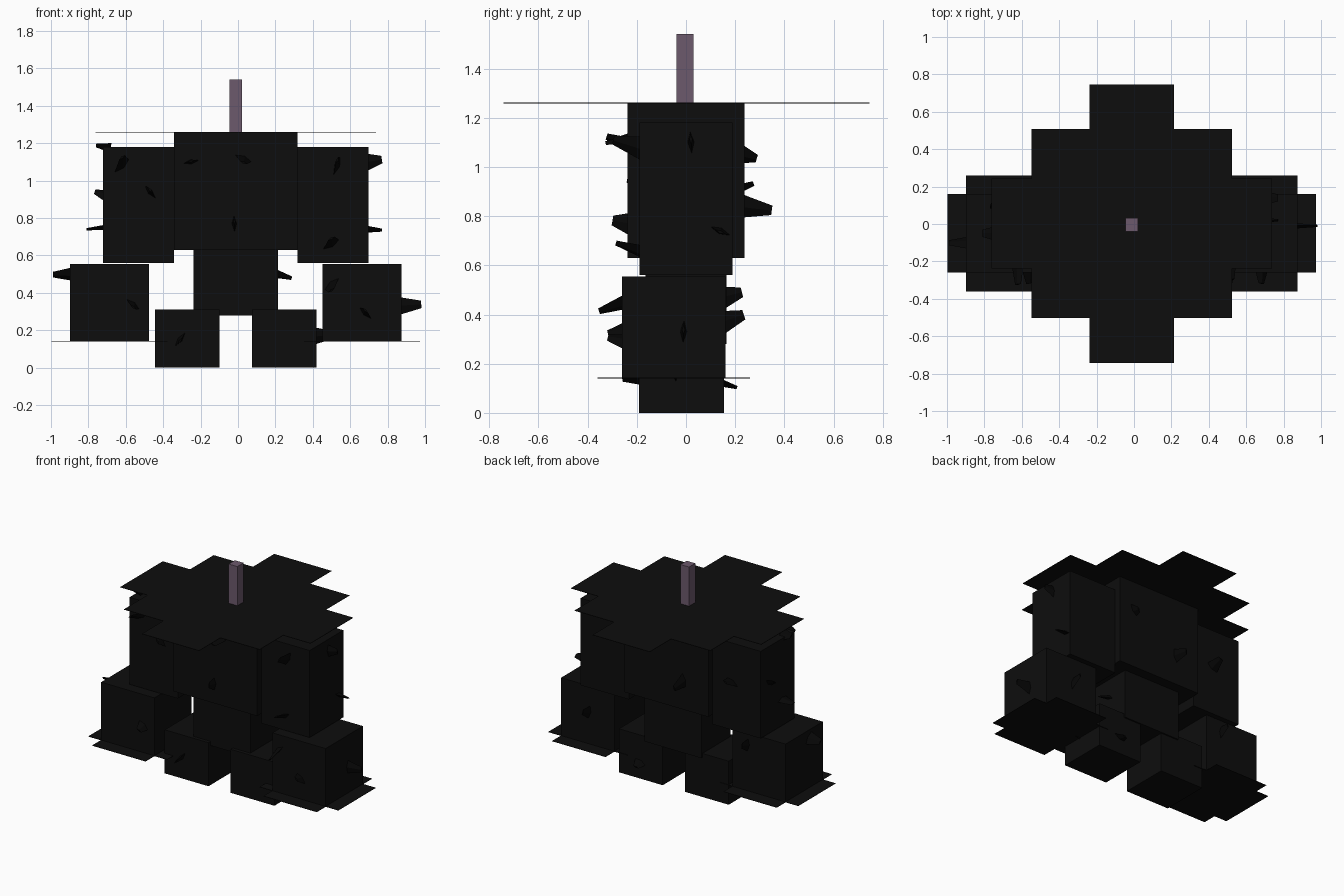
import bpy, bmesh, random
from mathutils import Vector, Matrix

random.seed(4)
MIDDLE = -0.012  # symmetry plane of the figure

starter = bpy.data.objects.get("Cube")
if starter:
    bpy.data.objects.remove(starter, do_unlink=True)


def make_material(name, rgb):
    mat = bpy.data.materials.new(name)
    mat.use_nodes = True
    colour = (*rgb, 1)
    mat.diffuse_color = colour
    mat.node_tree.nodes["Principled BSDF"].inputs["Base Color"].default_value = colour
    return mat


black = make_material("soot black", (0.004, 0.004, 0.004))
shard_black = make_material("shard black", (0.002, 0.002, 0.002))
mauve = make_material("dusty mauve", (0.15, 0.10, 0.15))


def finish(name, bm, mat):
    mesh = bpy.data.meshes.new(name)
    bm.to_mesh(mesh)
    bm.free()
    mesh.materials.append(mat)
    obj = bpy.data.objects.new(name, mesh)
    bpy.context.scene.collection.objects.link(obj)
    return obj


def box(name, centre, size, mat=black):
    """Box given by the centre of its underside and its full size."""
    bm = bmesh.new()
    bmesh.ops.create_cube(bm, size=1)
    bmesh.ops.translate(bm, verts=bm.verts, vec=(0, 0, 0.5))
    bmesh.ops.scale(bm, verts=bm.verts, vec=size)
    bmesh.ops.translate(bm, verts=bm.verts, vec=centre)
    return finish(name, bm, mat)


def stepped_plate(name, centre, sizes):
    """Thin overlapping rectangles that form a stepped outline."""
    for number, (width, depth) in enumerate(sizes):
        box(f"{name}_{number}", centre, (width, depth, 0.003))


def shard(name, root, direction, length):
    """Thin pointed splinter sticking out of a surface."""
    out = Vector(direction)
    bm = bmesh.new()
    bmesh.ops.create_cone(bm, cap_ends=True, segments=4, radius1=0.055,
                          radius2=0.02, depth=length + 0.03)
    bmesh.ops.scale(bm, verts=bm.verts, vec=(1, 0.3, 1))
    bmesh.ops.translate(bm, verts=bm.verts, vec=(0, 0, length / 2 - 0.015))
    roll = Matrix.Rotation(random.uniform(0, 3), 4, "Z")
    tilt = Matrix.Rotation(random.uniform(-0.4, 0.4), 4, "X")
    aim = out.to_track_quat("Z", "Y").to_matrix().to_4x4()
    bm.transform(Matrix.Translation(root) @ aim @ tilt @ roll)
    finish(name, bm, shard_black)


# Trunk and spike
box("torso", (MIDDLE, 0, 0.63), (0.66, 0.475, 0.63))
box("pelvis", (MIDDLE, 0, 0.28), (0.45, 0.33, 0.35))
box("head_spike", (MIDDLE, -0.004, 1.26), (0.068, 0.07, 0.28), mauve)

# Limbs, repeated on both sides
for side, sign in (("left", 1), ("right", -1)):
    box(side + "_upper_arm", (MIDDLE + sign * 0.52, 0, 0.56), (0.38, 0.38, 0.62))
    hand_x = MIDDLE + sign * 0.675
    box(side + "_hand", (hand_x, -0.05, 0.14), (0.42, 0.42, 0.415))
    stepped_plate(side + "_hand_plate", (hand_x, -0.05, 0.14),
                  [(0.62, 0.42), (0.42, 0.62)])
    box(side + "_foot", (MIDDLE + sign * 0.26, -0.018, 0), (0.345, 0.345, 0.31))

# Wide stepped plate on top of the torso
stepped_plate("top_plate", (MIDDLE, 0.002, 1.258),
              [(1.50, 0.48), (1.07, 1.01), (0.45, 1.49)])

# Splinters: x, y, z and length, grouped by the way they point
front = [
    (-0.62, -0.19, 1.08, 0.14), (0.53, -0.19, 1.08, 0.11), (-0.25, -0.23, 1.1, 0.06),
    (0.03, -0.23, 1.12, 0.1), (-0.47, -0.19, 0.94, 0.05), (-0.02, -0.23, 0.77, 0.07),
    (0.5, -0.19, 0.66, 0.1), (0.5, -0.25, 0.45, 0.11), (-0.56, -0.25, 0.34, 0.07),
    (0.68, -0.25, 0.29, 0.07), (-0.31, -0.19, 0.15, 0.07),
]
back = [
    (0.2, 0.23, 1.05, 0.06), (-0.5, 0.18, 0.9, 0.1), (-0.15, 0.23, 0.84, 0.12),
    (-0.6, 0.15, 0.47, 0.08), (0.65, 0.15, 0.37, 0.09), (0.25, 0.15, 0.12, 0.06),
]
left = [
    (0.69, 0.02, 1.1, 0.08), (0.69, 0.14, 0.74, 0.08), (0.21, 0, 0.5, 0.08),
    (0.86, -0.01, 0.33, 0.12), (0.41, -0.05, 0.17, 0.1),
]
right = [
    (-0.71, -0.1, 1.18, 0.05), (-0.71, 0.1, 0.92, 0.06), (-0.71, -0.05, 0.75, 0.1),
    (-0.89, -0.1, 0.5, 0.1),
]
groups = {"front": ((0, -1, 0), front), "back": ((0, 1, 0), back),
          "left": ((1, 0, 0), left), "right": ((-1, 0, 0), right)}
for label, (direction, items) in groups.items():
    for number, (x, y, z, length) in enumerate(items):
        shard(f"{label}_splinter_{number}", (x, y, z), direction, length)
